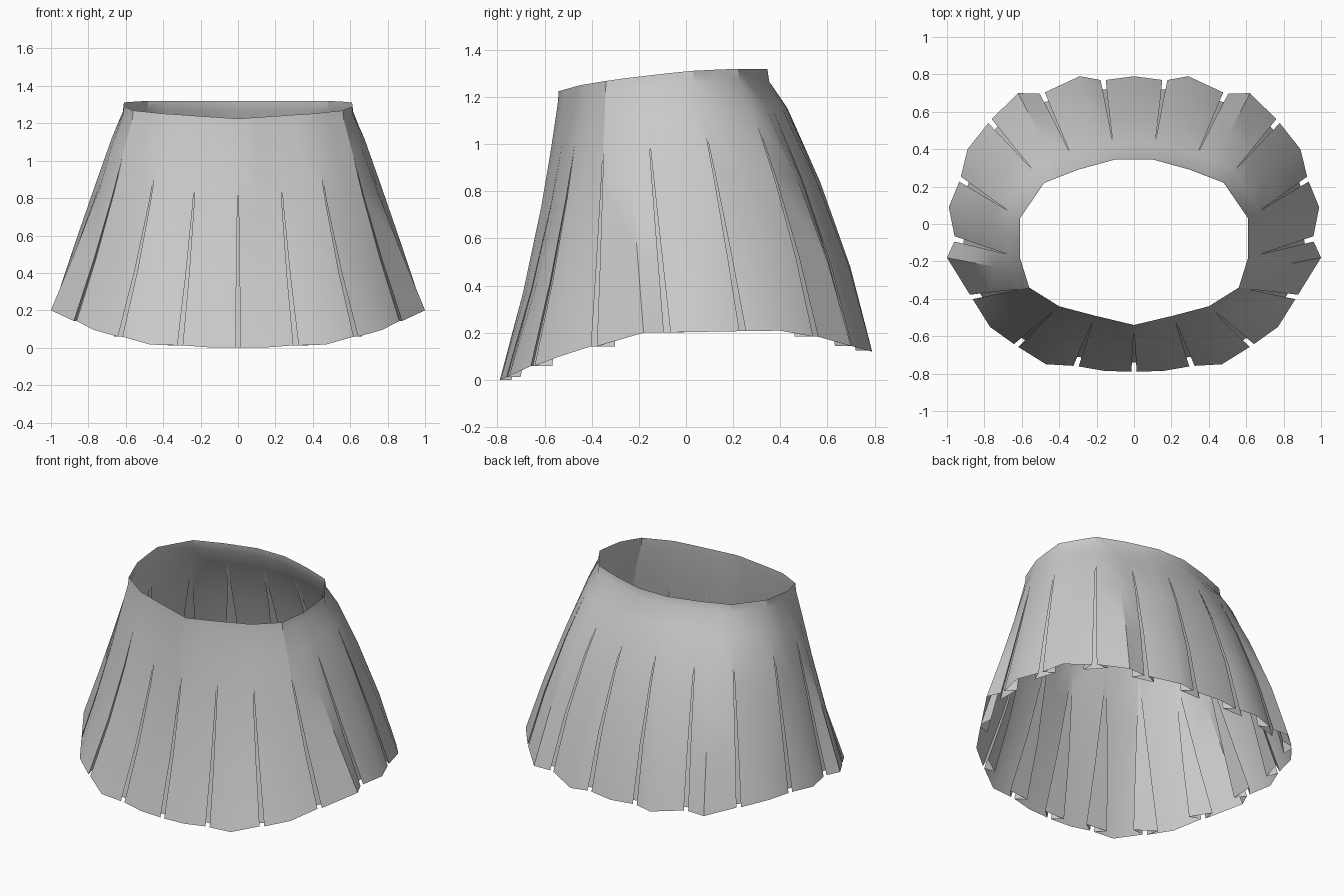
import bpy
import bmesh
from mathutils import Vector

cube = bpy.data.objects.get("Cube")
if cube:
    bpy.data.objects.remove(cube)

# Hem outline of one half, front to back: pleat, panel middle, pleat, ...
HEM = [(0, -.79), (.16, -.785), (.31, -.76), (.47, -.75), (.63, -.65), (.77, -.55),
       (.87, -.39), (1, -.18), (.96, -.08), (.99, .09), (.93, .24), (.89, .4),
       (.77, .55), (.62, .7), (.49, .7), (.29, .79), (.165, .77), (0, .79)]
# Waist outline of one half, one point for each pleat
WAIST = [(0, -.54), (.21, -.49), (.4, -.44), (.56, -.34), (.61, -.18),
         (.61, .03), (.48, .22), (.3, .29), (.1, .345)]
# Heights along the depth (y, z)
HEM_Z = [(-.79, 0), (-.6, .08), (-.4, .14), (-.19, .2), (.45, .21), (.6, .17), (.79, .12)]
WAIST_Z = [(-.54, 1.225), (-.45, 1.25), (-.3, 1.275), (0, 1.31), (.2, 1.32), (.35, 1.32)]

GAP, FLAP, DEPTH = .014, .06, .05


def height(table, y):
    y = min(max(y, table[0][0]), table[-1][0])
    for (a, za), (b, zb) in zip(table, table[1:]):
        if y <= b:
            return za + (zb - za) * (y - a) / (b - a)


def on_curve(xy, table):
    return Vector((xy[0], xy[1], height(table, xy[1])))


# Columns of the half: pairs of hem and waist points
columns = []
for i, hem in enumerate(HEM):
    a = Vector(WAIST[i // 2])
    if i == len(HEM) - 1:
        a.x = 0
    elif i % 2:
        a = (a + Vector(WAIST[i // 2 + 1])) / 2
    columns.append((on_curve(hem, HEM_Z), on_curve(a, WAIST_Z), i % 2 == 0))

# Mirror to the full ring
flip = Vector((-1, 1, 1))
columns += [(h * flip, w * flip, p) for h, w, p in columns[-2:0:-1]]


def strand(hem, waist, start, offset):
    """Points of one seam from waist to hem; the offset opens below start."""
    points = []
    for t in (0, .045, start, .4, .7, 1):
        bulge = .55 * hem.y * t * (1 - t)
        out = t + bulge if t > .05 else t * .4
        p = waist.lerp(hem, out)
        p.z = waist.z + (hem.z - waist.z) * t
        points.append(p + offset * max(0, (t - start) / (1 - start)))
    return points


# Each pleat is an inverted fold of four strands, each panel middle is one
strands = []
for i, (hem, waist, pleat) in enumerate(columns):
    after = columns[(i + 1) % len(columns)][0]
    along = after - columns[i - 1][0]
    along.z = 0
    along.normalize()
    inward = Vector((-along.y, along.x, 0))
    start = .17 - .04 * hem.y
    if pleat:
        back = inward * DEPTH
        offsets = [along * -GAP, along * -(GAP + FLAP) + back,
                   along * (GAP + FLAP) + back, along * GAP]
    else:
        offsets = [Vector()]
    strands += [strand(hem, waist, start, o) for o in offsets]

# Skin the strands, merging the closed tops of the folds
bm = bmesh.new()
grid = [[bm.verts.new(p) for p in s] for s in strands]
for left, right in zip(grid, grid[1:] + grid[:1]):
    for k in range(len(left) - 1):
        bm.faces.new((left[k], left[k + 1], right[k + 1], right[k]))
bmesh.ops.remove_doubles(bm, verts=bm.verts, dist=.0001)
mesh = bpy.data.meshes.new("pleated_skirt")
bm.to_mesh(mesh)
bm.free()

skirt = bpy.data.objects.new("pleated_skirt", mesh)
bpy.context.collection.objects.link(skirt)

# Plain grey cloth
cloth = bpy.data.materials.new("grey_cloth")
cloth.use_nodes = True
colour = (.6, .6, .6, 1)
cloth.diffuse_color = colour
cloth.node_tree.nodes["Principled BSDF"].inputs["Base Color"].default_value = colour
mesh.materials.append(cloth)

bpy.ops.object.select_all(action='DESELECT')
skirt.select_set(True)
bpy.context.view_layer.objects.active = skirt
bpy.ops.object.shade_smooth_by_angle()
